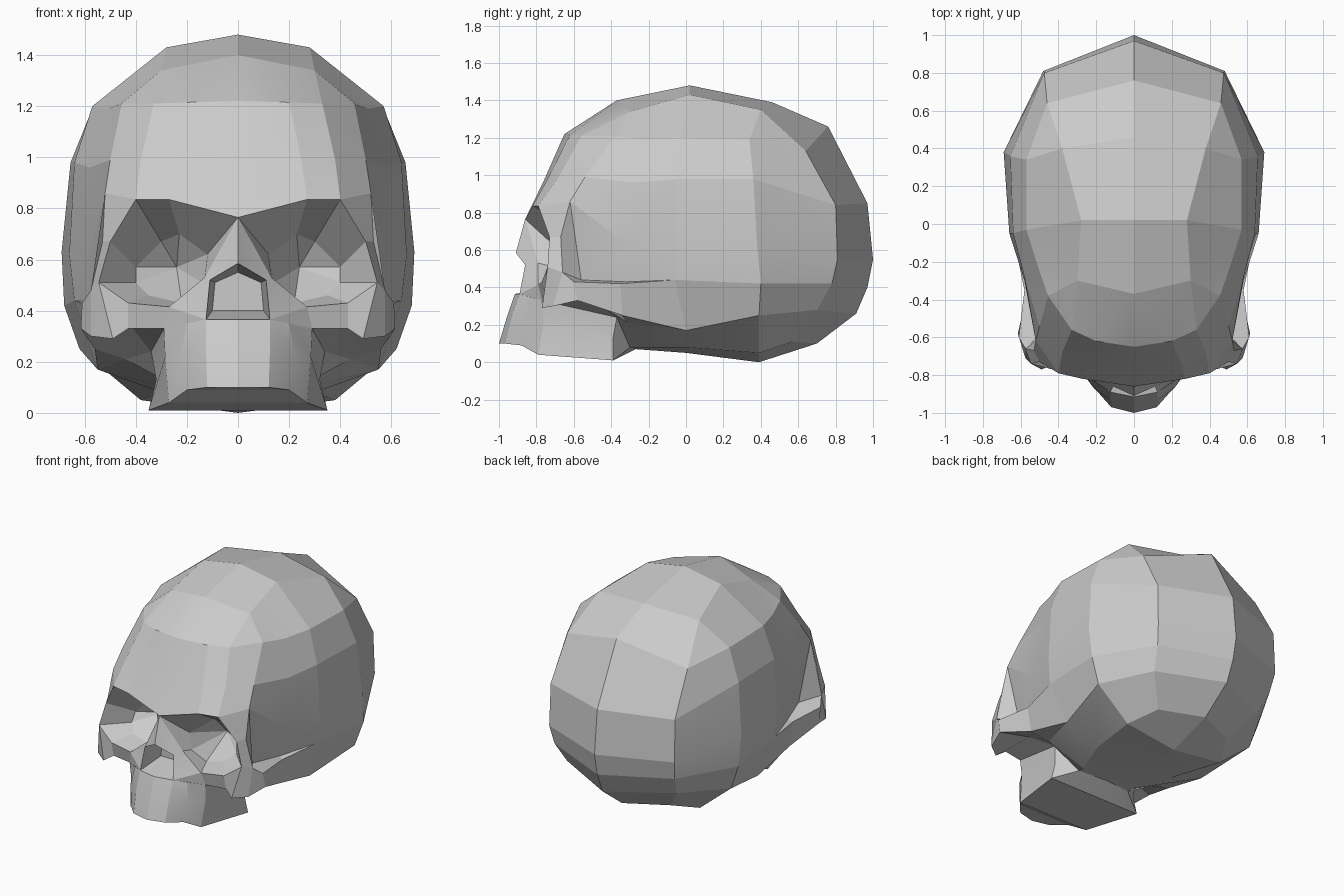
import bpy, bmesh, math

if "Cube" in bpy.data.objects:
    bpy.data.objects.remove(bpy.data.objects["Cube"])

bm = bmesh.new()


def face(*pts):
    # one facet on each side of the centre line, repeated corners dropped
    pts = [p for i, p in enumerate(pts) if p != pts[i - 1]]
    if len(pts) < 3:
        return
    for s in (1, -1):
        bm.faces.new([bm.verts.new((s * x, y, z)) for x, y, z in pts])


def strip(a, b, closed=False):
    for i in range(len(a) if closed else len(a) - 1):
        j = (i + 1) % len(a)
        face(a[i], a[j], b[j], b[i])


# cranium: half sections from the crown down to the base
crown_b, crown_m, crown_f = (0, .46, 1.39), (0, .02, 1.48), (0, -.37, 1.40)
shoulder_b, shoulder_f = (.38, .40, 1.35), (.30, -.30, 1.34)
base_b, base_f = (0, .39, 0), (0, -.27, .07)

back_mid = [crown_b, crown_b, (0, .76, 1.26), (0, .97, .85), (0, 1, .55),
            (0, .97, .40), (0, .91, .26), (0, .70, .10), base_b]
back_side = [crown_b, shoulder_b, (.46, .64, 1.13), (.475, .80, .84), (.48, .81, .55),
             (.46, .78, .42), (.42, .70, .28), (.28, .57, .11), base_b]
widest = [crown_b, shoulder_b, (.57, .34, 1.19), (.655, .36, .98), (.69, .38, .63),
          (.68, .40, .42), (.62, .39, .25), (.38, .39, .05), base_b]
middle = [crown_m, (.28, .02, 1.43), (.57, -.03, 1.20), (.64, -.05, .98), (.66, -.05, .62),
          (.64, -.06, .44), (.55, 0, .17), (.30, 0, .08), (0, 0, .05)]
temple = [crown_f, shoulder_f, (.51, -.22, 1.19), (.58, -.28, .96), (.58, -.30, .62),
          (.55, -.32, .43), (.44, -.31, .21), (.2, -.26, .08), base_f]
brow_end = [crown_f, shoulder_f, (.455, -.38, 1.21), (.50, -.54, .99), (.52, -.62, .86),
            (.47, -.56, .44), (.34, -.37, .24), (.2, -.3, .08), base_f]
for a, b in ((back_mid, back_side), (back_side, widest), (widest, middle),
             (middle, temple), (temple, brow_end)):
    strip(a, b)

# eye socket rim and its recessed inner ring
nasion = (0, -.86, .765)
rim = [nasion, (.27, -.82, .835), (.40, -.79, .835), (.50, -.73, .67),
       (.545, -.74, .51), (.43, -.77, .43), (.27, -.79, .415), (.13, -.79, .53)]
inner = [(.12, -.70, .62), (.23, -.58, .70), (.30, -.54, .67), (.40, -.55, .57),
         (.40, -.59, .51), (.35, -.64, .46), (.22, -.66, .43), (.14, -.71, .51)]
strip(rim, inner, True)
deep = (.24, -.46, .57)
for i in range(8):
    face(inner[i], inner[(i + 1) % 8], deep)

# forehead running down to the brow
fore_side = [shoulder_f, (.33, -.56, 1.21), (.38, -.68, .99), rim[2]]
fore_in = [crown_f, (.20, -.62, 1.215), (.25, -.74, .98), rim[1]]
fore_mid = [crown_f, (0, -.65, 1.22), (0, -.765, .96), nasion]
strip(brow_end[1:5], fore_side)
strip(fore_side, fore_in)
strip(fore_in, fore_mid)

# nose bridge and nasal opening
tip, wing = (0, -.91, .585), (.11, -.86, .52)
sill, sill_mid = (.125, -.89, .365), (0, -.915, .365)
face(nasion, tip, wing, rim[7])
face(wing, sill, rim[6], rim[7])
hole = [(0, -.70, .55), (.09, -.70, .51), (.10, -.70, .40), (0, -.70, .40)]
strip([tip, wing, sill, sill_mid], hole)
face(*hole)

# outer eye post
post_up, post_low = (.53, -.67, .67), (.575, -.66, .48)
face(rim[2], rim[3], post_up, brow_end[4])
face(rim[3], rim[4], post_low, post_up)
face(brow_end[4], post_up, post_low, brow_end[5])

# cheekbone and arch
root, low = (.29, -.77, .33), (.43, -.745, .33)
chin1, chin2 = (.49, -.77, .29), (.575, -.71, .30)
top1, top2 = (.61, -.60, .43), (.58, -.35, .42)
bot1, bot2 = (.615, -.58, .33), (.56, -.34, .25)
under = (.42, -.52, .34)
face(rim[6], sill, root)
face(rim[5], rim[6], root, low)
face(rim[4], rim[5], low, chin1)
face(rim[4], chin1, chin2, post_low)
face(post_low, chin2, bot1, top1)
face(top1, bot1, bot2, top2)
face(post_low, top1, top2, temple[5], brow_end[5])
face(top2, bot2, middle[6], middle[5])
face(top2, middle[5], temple[5])
face(bot2, middle[6], temple[6])
face(low, chin1, chin2, bot1, under)
face(under, bot1, bot2, temple[6])
face(under, temple[6], brow_end[6])
face(root, low, under, brow_end[6])

# upper jaw
upper = [sill_mid, sill, (.20, -.84, .35), root, brow_end[6]]
waist = [(0, -.955, .25), (.125, -.935, .24), (.22, -.86, .23), (.285, -.76, .22), (.32, -.39, .13)]
edge = [(0, -1, .10), (.12, -.97, .10), (.20, -.88, .09), (.27, -.79, .04), (.35, -.39, .01)]
strip(upper, waist)
strip(waist, edge)
face(sill, upper[2], root)
strip(edge, [(0, y, z) for x, y, z in edge])
face(brow_end[6], waist[4], edge[4], brow_end[7])
face(edge[4], (0, -.39, .01), base_f, brow_end[7])

# weld the two halves
bmesh.ops.remove_doubles(bm, verts=bm.verts, dist=.001)
bmesh.ops.dissolve_degenerate(bm, edges=bm.edges, dist=.0005)
bmesh.ops.recalc_face_normals(bm, faces=bm.faces)
mesh = bpy.data.meshes.new("skull")
bm.to_mesh(mesh)
bm.free()
skull = bpy.data.objects.new("skull", mesh)
bpy.context.collection.objects.link(skull)
bpy.context.view_layer.objects.active = skull
skull.select_set(True)
bpy.ops.object.shade_smooth_by_angle(angle=math.radians(12))
